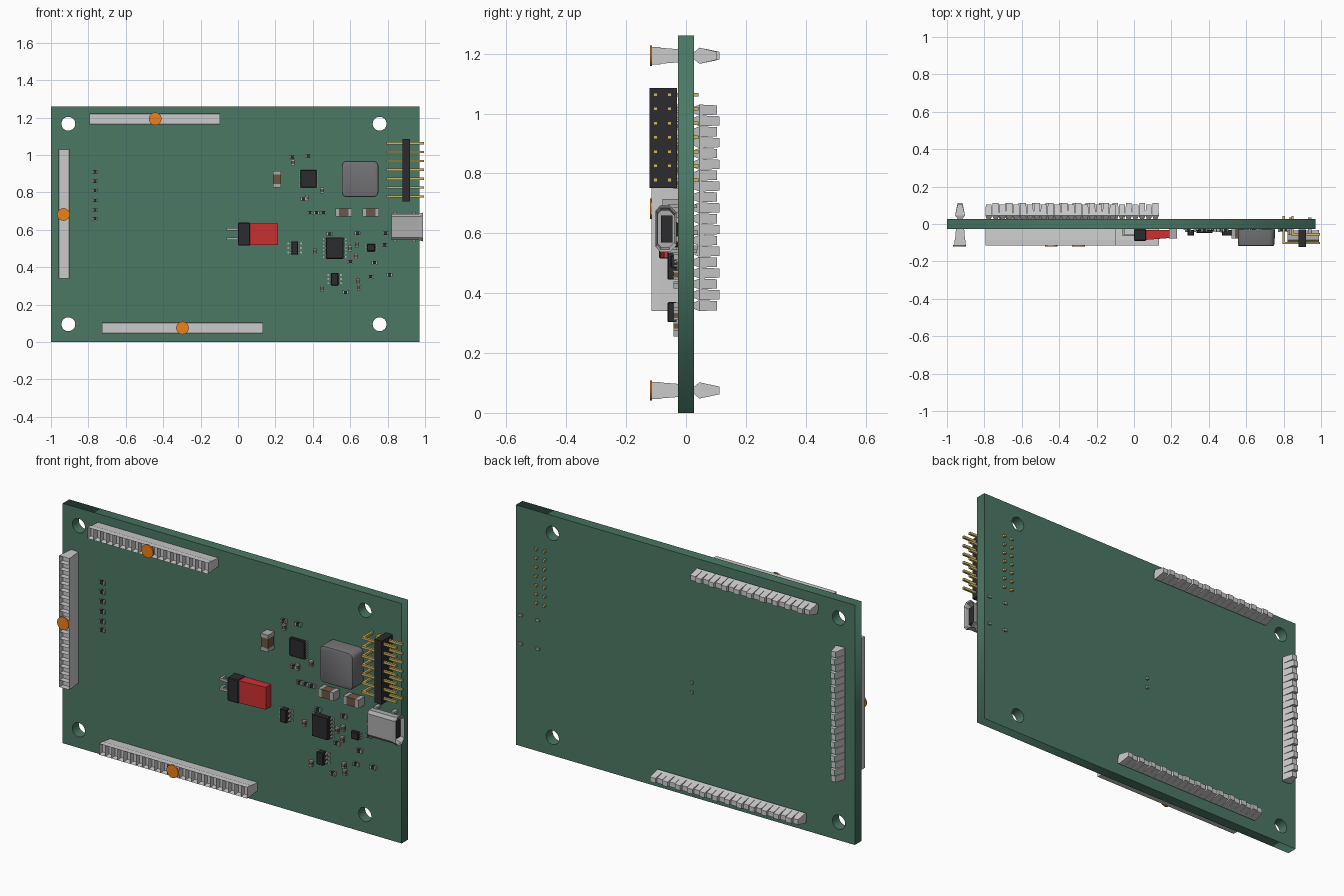
import bpy, bmesh, math
from mathutils import Vector

if "Cube" in bpy.data.objects:
    bpy.data.objects.remove(bpy.data.objects["Cube"])

FACE = -0.027          # front surface of the board


def mat(name, rgb):
    m = bpy.data.materials.new(name)
    m.diffuse_color = (*rgb, 1)
    m.use_nodes = True
    m.node_tree.nodes["Principled BSDF"].inputs["Base Color"].default_value = m.diffuse_color
    return m


GREEN = mat("board_green", (0.07, 0.19, 0.13))
BLACK = mat("chip_black", (0.025, 0.025, 0.028))
GOLD = mat("pin_gold", (0.65, 0.47, 0.12))
RED = mat("lamp_red", (0.6, 0.03, 0.03))
BROWN = mat("capacitor_brown", (0.16, 0.09, 0.06))
ORANGE = mat("dot_orange", (0.85, 0.22, 0.01))
SLATE = mat("inductor_grey", (0.17, 0.17, 0.18))
TIN = mat("solder_tin", (0.42, 0.42, 0.42))


def finish(name, bm, material=None, smooth=False):
    bmesh.ops.recalc_face_normals(bm, faces=bm.faces)
    me = bpy.data.meshes.new(name)
    bm.to_mesh(me)
    bm.free()
    ob = bpy.data.objects.new(name, me)
    bpy.context.collection.objects.link(ob)
    if material:
        me.materials.append(material)
    if smooth:
        bpy.context.view_layer.objects.active = ob
        ob.select_set(True)
        bpy.ops.object.shade_smooth_by_angle()
        ob.select_set(False)
    return ob


def add_box(bm, x0, x1, y0, y1, z0, z1):
    vs = bmesh.ops.create_cube(bm, size=1)["verts"]
    for v in vs:
        v.co = Vector((x0 if v.co.x < 0 else x1, y0 if v.co.y < 0 else y1,
                       z0 if v.co.z < 0 else z1))


def boxes(name, items, material=None, bevel=0):
    bm = bmesh.new()
    for b in items:
        add_box(bm, *b)
    if bevel:
        bmesh.ops.bevel(bm, geom=bm.edges[:], offset=bevel, segments=1, affect='EDGES')
    return finish(name, bm, material)


# Board: flat outline with four mounting holes, extruded
cu = bpy.data.curves.new("board_outline", 'CURVE')
cu.dimensions, cu.fill_mode, cu.extrude = '2D', 'BOTH', 0.027
loops = [[(-1, 0), (0.97, 0), (0.97, 1.26), (-1, 1.26)]]
for hx in (-0.907, 0.757):
    for hz in (0.095, 1.167):
        loops.append([(hx + 0.037 * math.cos(math.tau * i / 32),
                       hz + 0.037 * math.sin(math.tau * i / 32)) for i in range(32)])
for pts in loops:
    sp = cu.splines.new('POLY')
    sp.points.add(len(pts) - 1)
    for p, (x, z) in zip(sp.points, pts):
        p.co = (x, z, 0, 1)
    sp.use_cyclic_u = True
board = bpy.data.objects.new("circuit_board", cu)
bpy.context.collection.objects.link(board)
board.rotation_euler.x = math.pi / 2
cu.materials.append(GREEN)
bpy.context.view_layer.objects.active = board
board.select_set(True)
bpy.ops.object.convert(target='MESH')
board.select_set(False)


# Edge sockets: slotted flared body in front, row of tapered tails behind
def edge_socket(name, cx, cz, length, vertical, dot):
    def co(u, v, y):
        return (cx + v, y, cz + u) if vertical else (cx + u, y, cz + v)
    n = round(length / 0.036)
    step = length / n
    body, tails = bmesh.new(), bmesh.new()
    rings = []
    for i in range(n + 1):
        u = -length / 2 + i * step
        rings.append([body.verts.new(co(u, v, y)) for v, y in
                      ((-0.022, FACE), (-0.029, -0.115), (0.029, -0.115), (0.022, FACE))])
    slots = []
    for a, b in zip(rings, rings[1:]):
        for k in range(4):
            f = body.faces.new((a[k], a[(k + 1) % 4], b[(k + 1) % 4], b[k]))
            if k == 1:
                slots.append(f)
    body.faces.new(rings[0])
    body.faces.new(rings[-1])
    bmesh.ops.inset_individual(body, faces=slots, thickness=0.008)
    for f in slots:
        for v in f.verts:
            v.co.y += 0.03
    finish(name + "_body", body)
    for i in range(n):
        u = -length / 2 + (i + 0.5) * step
        prev = None
        tip = 0.112 if i % 2 else 0.104
        for y, hu, hv in ((0.027, 0.30, 0.012), (0.045, 0.5, 0.027), (tip, 0.42, 0.013)):
            hu *= step
            ring = [tails.verts.new(co(u + s * hu, t * hv, y))
                    for s, t in ((-1, -1), (1, -1), (1, 1), (-1, 1))]
            if prev:
                for k in range(4):
                    tails.faces.new((prev[k], prev[(k + 1) % 4], ring[(k + 1) % 4], ring[k]))
            else:
                tails.faces.new(ring)
            prev = ring
        tails.faces.new(prev)
    finish(name + "_tails", tails)
    # Orange pick-up dot
    bpy.ops.mesh.primitive_cylinder_add(vertices=24, radius=0.034, depth=0.008,
                                        location=(dot[0], -0.117, dot[1]),
                                        rotation=(math.pi / 2, 0, 0))
    d = bpy.context.object
    d.name = name + "_dot"
    d.data.materials.append(ORANGE)
    d.select_set(False)


edge_socket("top_socket", -0.445, 1.193, 0.70, False, (-0.443, 1.193))
edge_socket("bottom_socket", -0.297, 0.075, 0.86, False, (-0.297, 0.075))
edge_socket("left_socket", -0.93, 0.685, 0.69, True, (-0.933, 0.682))

# Right-angle pin header: black block and bent gold pins in two columns
boxes("header_block", [(0.88, 0.92, -0.122, FACE - 0.003, 0.752, 1.085)], BLACK)
pins, r = [], 0.006
for i in range(7):
    z = 0.778 + i * 0.0475
    for y, x in ((-0.102, 0.80), (-0.055, 0.848)):
        pins.append((x - r, 0.995, y - r, y + r, z - r, z + r))
        pins.append((x - r, x + r, y - r, 0.042, z - r, z + r))
boxes("header_pins", pins, GOLD)

# Data port: open metal shell with flared lip, dark tongue and mounting legs
bm = bmesh.new()
prof = [(-0.098, 0.56), (-0.098, 0.67), (-0.085, 0.685), (-0.055, 0.685),
        (-0.035, 0.665), (-0.035, 0.565), (-0.055, 0.545), (-0.085, 0.545)]
prev = None
for x, s in ((0.82, 1), (0.965, 1), (0.99, 1.1), (0.985, 1.0), (0.96, 0.88), (0.85, 0.88)):
    ring = [bm.verts.new((x, -0.067 + (y + 0.067) * s, 0.615 + (z - 0.615) * s)) for y, z in prof]
    if prev:
        for k in range(8):
            bm.faces.new((prev[k], prev[(k + 1) % 8], ring[(k + 1) % 8], ring[k]))
    else:
        bm.faces.new(ring)
    prev = ring
bm.faces.new(prev)
finish("port_shell", bm, TIN)
boxes("port_tongue", [(0.85, 0.975, -0.083, -0.045, 0.57, 0.66)], BLACK)
boxes("port_legs", [(x, x + 0.02, -0.06, 0.036, z - 0.006, z + 0.006)
                    for x in (0.83, 0.93) for z in (0.54, 0.69)], TIN)

# Inductor: block with chamfered corners and softened top
bm = bmesh.new()
add_box(bm, 0.555, 0.75, -0.118, FACE - 0.003, 0.775, 0.968)
up = [e for e in bm.edges if abs(e.verts[0].co.y - e.verts[1].co.y) > 0.05]
bmesh.ops.bevel(bm, geom=up, offset=0.026, segments=3, profile=0.5, affect='EDGES')
top = [e for e in bm.edges if all(v.co.y < -0.11 for v in e.verts)]
bmesh.ops.bevel(bm, geom=top, offset=0.008, segments=2, profile=0.5, affect='EDGES')
finish("inductor", bm, SLATE, True)

# Indicator lamp: dark holder, red lens, bent leads
boxes("lamp_holder", [(0.0, 0.065, -0.09, FACE, 0.515, 0.638)], BLACK, 0.004)
bm = bmesh.new()
add_box(bm, 0.062, 0.213, -0.085, -0.032, 0.518, 0.635)
for v in bm.verts:
    if v.co.x > 0.2 and v.co.y < -0.05:
        v.co.y += 0.012
finish("lamp_lens", bm, RED)
leads = []
for z in (0.552, 0.602):
    leads += [(-0.055, 0.0, -0.065, -0.055, z - 0.007, z + 0.007),
              (-0.062, -0.050, -0.065, 0.04, z - 0.007, z + 0.007)]
boxes("lamp_leads", leads, TIN)


# Two-terminal parts: centre body plus a metal cap at each end
def chips(name, places, length, width, depth, material):
    mid, ends = [], []
    for x, z, along_x in places:
        for group, a, b, t in ((mid, -0.3, 0.3, 0), (ends, -0.5, -0.28, 0.001),
                               (ends, 0.28, 0.5, 0.001)):
            a, b, w = a * length, b * length, width / 2 + t
            lim = (a, b, -w, w) if along_x else (-w, w, a, b)
            group.append((x + lim[0], x + lim[1], FACE - depth - t, FACE,
                          z + lim[2], z + lim[3]))
    boxes(name + "_bodies", mid, material)
    boxes(name + "_ends", ends, TIN)


chips("large_capacitor", [(0.208, 0.87, 0), (0.565, 0.692, 1), (0.71, 0.692, 1)],
      0.09, 0.042, 0.05, BROWN)
chips("side_resistor", [(-0.765, z, 1) for z in (0.91, 0.86, 0.81, 0.757, 0.705, 0.66)],
      0.03, 0.017, 0.013, BLACK)
chips("small_flat_part",
      [(0.29, 0.99, 1), (0.375, 0.995, 1), (0.35, 0.765, 1), (0.385, 0.692, 1),
       (0.42, 0.692, 1), (0.455, 0.692, 1), (0.64, 0.582, 1), (0.79, 0.582, 1),
       (0.785, 0.52, 1), (0.6, 0.43, 1), (0.73, 0.425, 1), (0.71, 0.35, 1),
       (0.81, 0.36, 1), (0.575, 0.265, 1), (0.49, 0.578, 1)],
      0.032, 0.017, 0.014, BLACK)
chips("small_upright_part",
      [(0.293, 0.96, 0), (0.45, 0.81, 0), (0.37, 0.77, 0), (0.6, 0.5, 0), (0.635, 0.52, 0),
       (0.63, 0.46, 0), (0.41, 0.485, 0), (0.64, 0.325, 0), (0.645, 0.29, 0), (0.45, 0.285, 0)],
      0.03, 0.017, 0.014, BROWN)


# Leaded and flat integrated circuits
def circuit(name, x0, x1, z0, z1, depth, per_side, reach=0.02):
    boxes(name + "_body", [(x0, x1, FACE - depth, FACE - 0.004, z0, z1)], BLACK, 0.003)
    legs, pitch = [], (z1 - z0) / per_side
    for i in range(per_side):
        z = z0 + (i + 0.5) * pitch
        w = pitch * 0.22
        for a, b, foot in ((x0 - reach, x0, x0 - reach), (x1, x1 + reach, x1 + reach / 2)):
            legs.append((foot, foot + reach / 2, FACE - 0.005, FACE, z - w, z + w))
            inner = (x0 - reach / 2, x0 + 0.003) if b == x0 else (x1 - 0.003, x1 + reach / 2)
            legs.append((*inner, FACE - depth * 0.5, FACE, z - w, z + w))
    boxes(name + "_legs", legs, TIN)


circuit("controller", 0.47, 0.565, 0.445, 0.56, 0.035, 6, 0.016)
circuit("regulator", 0.333, 0.42, 0.825, 0.92, 0.022, 8, 0.005)
circuit("upper_transistor", 0.285, 0.322, 0.468, 0.538, 0.034, 3)
circuit("lower_transistor", 0.498, 0.536, 0.303, 0.37, 0.034, 3)
circuit("sensor", 0.69, 0.733, 0.485, 0.525, 0.024, 3, 0.008)
